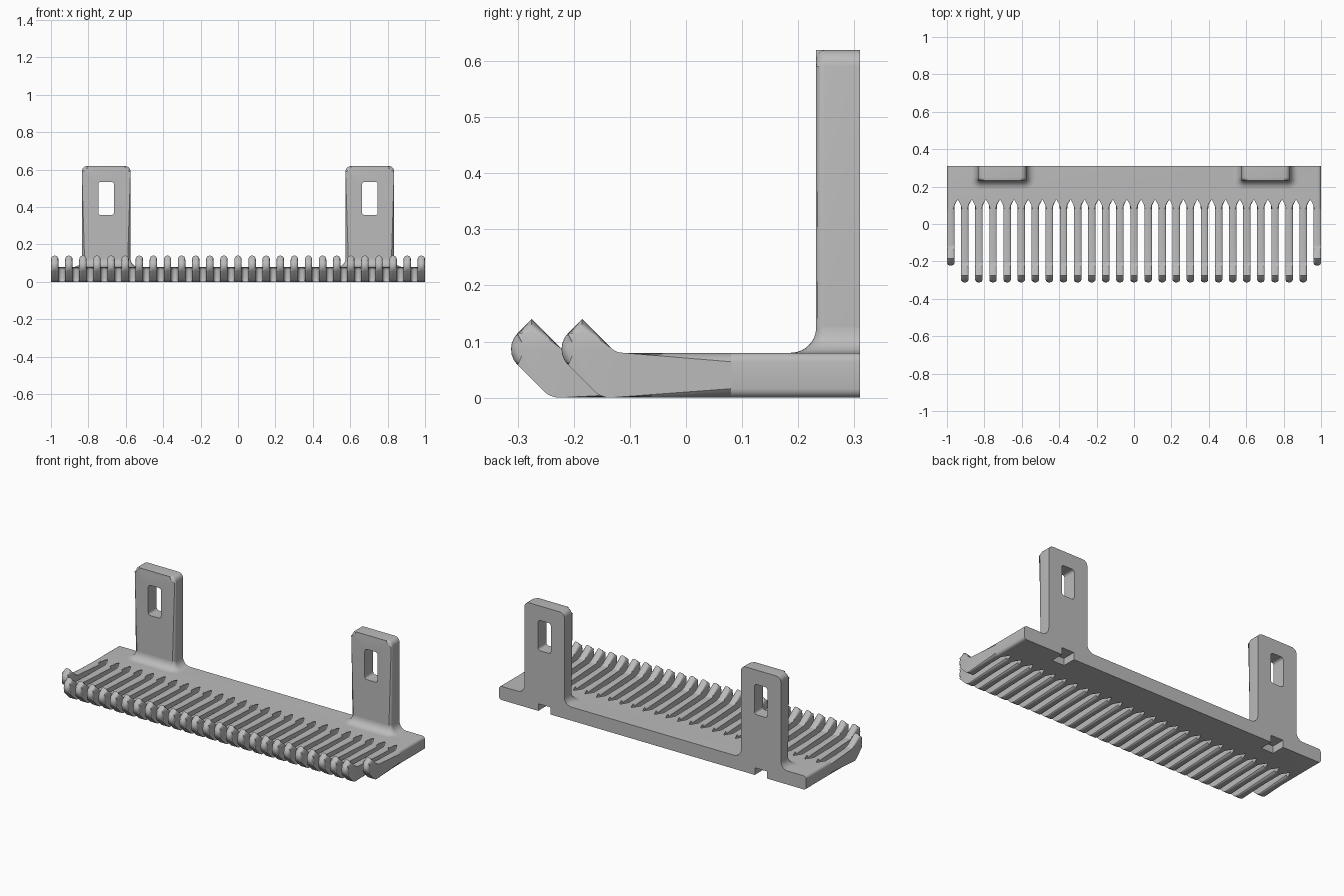
import bpy, bmesh, math
from mathutils import Vector

cube = bpy.data.objects.get("Cube")
if cube:
    bpy.data.objects.remove(cube, do_unlink=True)

GREY = (0.5, 0.5, 0.5, 1)
grey = bpy.data.materials.new("plain grey")
grey.use_nodes = True
grey.diffuse_color = GREY
grey.node_tree.nodes["Principled BSDF"].inputs["Base Color"].default_value = GREY

BACK, JOIN, THICK = 0.31, 0.08, 0.08
COUNT, WIDTH, SOFT = 27, 0.04, 0.016
PITCH = (2 - WIDTH) / (COUNT - 1)


def rounded(corners, steps=6):
    """Outline from (u, v, radius) corners, with true arcs."""
    pts = []
    for i, (u, v, r) in enumerate(corners):
        p = Vector((u, v))
        if r == 0:
            pts.append(p)
            continue
        a = (Vector(corners[i - 1][:2]) - p).normalized()
        b = (Vector(corners[(i + 1) % len(corners)][:2]) - p).normalized()
        half = a.angle(b) / 2
        centre = p + (a + b).normalized() * r / math.sin(half)
        start = p + a * r / math.tan(half) - centre
        sweep = start.angle_signed(p + b * r / math.tan(half) - centre)
        for k in range(steps + 1):
            t = -sweep * k / steps
            c, s = math.cos(t), math.sin(t)
            pts.append(centre + Vector((start.x * c - start.y * s,
                                        start.x * s + start.y * c)))
    return pts


def finish(name, bm):
    bmesh.ops.recalc_face_normals(bm, faces=bm.faces)
    mesh = bpy.data.meshes.new(name)
    bm.to_mesh(mesh)
    bm.free()
    mesh.materials.append(grey)
    ob = bpy.data.objects.new(name, mesh)
    bpy.context.collection.objects.link(ob)
    return ob


def prism(name, outline, place, low, high, soften=None, soft=SOFT):
    """Extrude an outline from low to high; round the rim edges soften() picks."""
    bm = bmesh.new()
    ends = [[bm.verts.new(place(p[0], p[1], h)) for p in outline] for h in (low, high)]
    n = len(outline)
    bm.faces.new(ends[0])
    bm.faces.new(ends[1])
    for i in range(n):
        j = (i + 1) % n
        bm.faces.new((ends[0][i], ends[0][j], ends[1][j], ends[1][i]))
    if soften:
        rim = []
        for ring in ends:
            for i in range(n):
                a, b = ring[i], ring[(i + 1) % n]
                if soften(a.co, b.co):
                    rim.append(bm.edges.get((a, b)))
        bmesh.ops.bevel(bm, geom=rim, offset=soft, segments=4, profile=0.5,
                        affect='EDGES', clamp_overlap=False)
    return finish(name, bm)


def activate(ob):
    bpy.ops.object.select_all(action='DESELECT')
    ob.select_set(True)
    bpy.context.view_layer.objects.active = ob


def smooth(ob):
    activate(ob)
    bpy.ops.object.shade_smooth_by_angle(angle=math.radians(35))


def cut(ob, cutter):
    mod = ob.modifiers.new("cut", 'BOOLEAN')
    mod.operation, mod.solver, mod.object = 'DIFFERENCE', 'EXACT', cutter
    activate(ob)
    bpy.ops.object.modifier_apply(modifier=mod.name)
    bpy.data.objects.remove(cutter, do_unlink=True)


def flat(u, v, h):
    return (u, v, h)


def side(u, v, h):
    return (h, u, v)


def front(u, v, h):
    return (u, h, v)


def both_at(a, b, axis, value):
    return abs(a[axis] - value) < 1e-5 and abs(b[axis] - value) < 1e-5


# Base plate: scalloped front edge with a stub for each tine
gap = (PITCH - WIDTH) / 2
outline = [(1, BACK), (-1, BACK)]
for i in range(COUNT):
    x = -1 + i * PITCH
    outline += [(x, JOIN), (x + WIDTH, JOIN)]
    if i < COUNT - 1:
        for k in range(9):
            t = math.pi * (1 - k / 8)
            outline.append((x + WIDTH + gap + gap * math.cos(t),
                            0.148 - gap + gap * math.sin(t)))
base = prism("base_plate", outline, flat, 0, THICK,
             lambda a, b: not (both_at(a, b, 1, BACK) or both_at(a, b, 1, JOIN)))

# Tines with upturned tips; the two outer ones are shorter
for i in range(COUNT):
    d = 0.09 if i in (0, COUNT - 1) else 0
    profile = rounded([(JOIN, 0, 0), (d - 0.242, 0, 0.04), (d - 0.3285, 0.0865, 0.04),
                       (d - 0.275, 0.14, 0), (d - 0.215, THICK, 0.03), (JOIN, THICK, 0)])
    x = -1 + i * PITCH
    smooth(prism(f"tine_{i + 1}", profile, side, x, x + WIDTH,
                 lambda a, b: not both_at(a, b, 1, JOIN)))

# Mounting uprights with a slot, a flared foot and a notch beneath
FACE, HALF, FLARE = 0.232, 0.13, 0.045
for label, cx in (("left", 0.705), ("right", -0.705)):
    shape = rounded([(cx - HALF, THICK, 0), (cx + HALF, THICK, 0),
                     (cx + HALF, 0.62, 0.03), (cx - HALF, 0.62, 0.03)])
    upright = prism(f"{label}_upright", shape, front, FACE, BACK,
                    lambda a, b: both_at(a, b, 1, FACE) and not both_at(a, b, 2, THICK))
    hole = rounded([(cx - 0.042, 0.357, 0.015), (cx + 0.042, 0.357, 0.015),
                    (cx + 0.042, 0.535, 0.015), (cx - 0.042, 0.535, 0.015)])
    cut(upright, prism("slot_cutter", hole, front, 0.1, 0.5))
    smooth(upright)

    notch = [(cx - 0.04, 0.23), (cx + 0.04, 0.23), (cx + 0.04, 0.5), (cx - 0.04, 0.5)]
    cut(base, prism("notch_cutter", notch, flat, -0.1, 0.042))

    # Concave flare blending the upright into the plate
    bm = bmesh.new()
    rings = []
    for k in range(8):
        t = math.pi / 2 * k / 7
        off = FLARE * (1 - math.sin(t))
        z = THICK + FLARE * (1 - math.cos(t))
        w, y = HALF + off, FACE - off
        ring = rounded([(cx - w, BACK, 0), (cx - w, y, SOFT + off),
                        (cx + w, y, SOFT + off), (cx + w, BACK, 0)])
        rings.append([bm.verts.new((p.x, p.y, z)) for p in ring])
    for lower, upper in zip(rings, rings[1:]):
        for j in range(len(lower)):
            m = (j + 1) % len(lower)
            bm.faces.new((lower[j], lower[m], upper[m], upper[j]))
    bm.faces.new(rings[0])
    bm.faces.new(rings[-1])
    smooth(finish(f"{label}_foot_flare", bm))

smooth(base)
